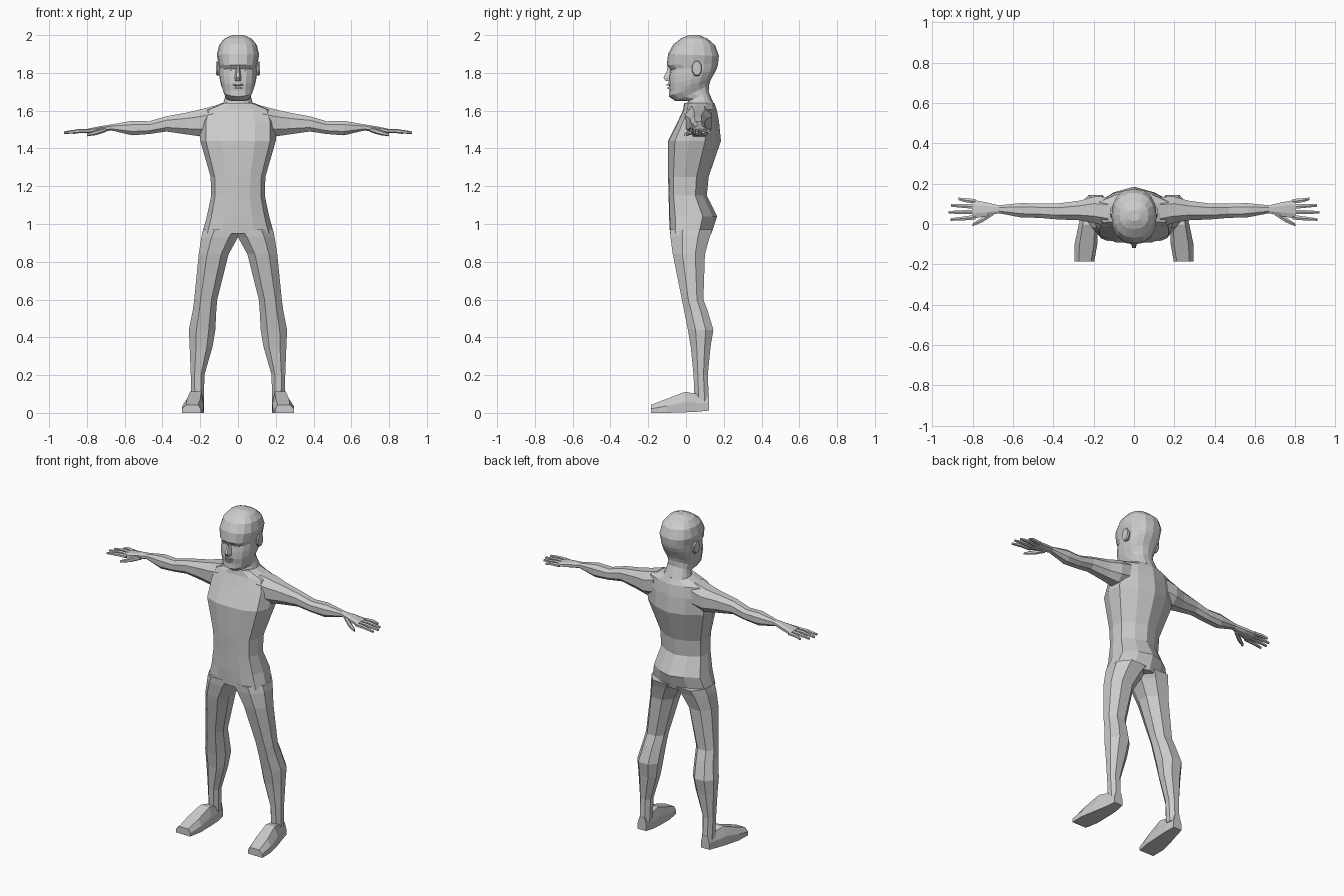
import bpy, bmesh, math

mat = bpy.data.materials.new("plain grey")
mat.diffuse_color = (0.6, 0.6, 0.6, 1)


def loft(name, rings, mirror=False):
    """Skin a list of equal-length point rings, cap both ends, flat shaded."""
    bm = bmesh.new()
    loops = [[bm.verts.new(p) for p in r] for r in rings]
    n = len(loops[0])
    for a, b in zip(loops, loops[1:]):
        for i in range(n):
            j = (i + 1) % n
            bm.faces.new((a[i], a[j], b[j], b[i]))
    bm.faces.new(loops[0])
    bm.faces.new(loops[-1])
    bmesh.ops.recalc_face_normals(bm, faces=bm.faces)
    me = bpy.data.meshes.new(name)
    bm.to_mesh(me)
    bm.free()
    me.materials.append(mat)
    ob = bpy.data.objects.new(name, me)
    bpy.context.collection.objects.link(ob)
    if mirror:
        m = ob.modifiers.new("mirror", 'MIRROR')
        m.use_mirror_merge = False
    return ob


def oval(n, power=0.8):
    """Unit rounded section, n points."""
    pts = []
    for i in range(n):
        a = 2 * math.pi * (i + 0.5) / n
        c, s = math.cos(a), math.sin(a)
        pts.append((math.copysign(abs(c) ** power, c), math.copysign(abs(s) ** power, s)))
    return pts


def limb(name, rings, n=8):
    """Tube along x from (x, y centre, z centre, y radius, z radius)."""
    return loft(name, [[(x, y + ry * c, z + rz * s) for c, s in oval(n, 0.85)]
                       for x, y, z, ry, rz in rings], True)


# Torso: flat chest, ridged spine
def torso_ring(z, w, f, b):
    d = b - f
    half = [(0.45 * w, f + 0.004), (0.85 * w, f + 0.13 * d), (w, f + 0.4 * d),
            (0.95 * w, f + 0.7 * d), (0.5 * w, b - 0.1 * d)]
    return ([(0, f, z)] + [(x, y, z) for x, y in half] + [(0, b, z)]
            + [(-x, y, z) for x, y in reversed(half)])


loft("torso", [torso_ring(*r) for r in (
    (1.64, .085, -.01, .15), (1.605, .18, -.015, .163), (1.54, .20, -.045, .175),
    (1.44, .20, -.095, .185), (1.25, .145, -.095, .12), (1.15, .142, -.092, .11),
    (1.04, .165, -.09, .165), (.95, .19, -.085, .135))])

# Legs
section = [(.25, 0), (.72, 0), (1, .3), (1, .7), (.75, 1), (.28, 1), (0, .7), (0, .3)]
loft("leg", [[(x0 + u * (x1 - x0), f + v * (b - f), z) for u, v in section]
             for z, x0, x1, f, b in (
    (.97, -.03, .184, -.084, .14), (.93, 0, .194, -.082, .125), (.84, .05, .208, -.07, .10),
    (.60, .11, .232, -.022, .092), (.54, .115, .24, -.01, .115), (.44, .12, .26, .01, .145),
    (.35, .135, .256, .025, .13), (.20, .178, .25, .04, .115), (.06, .18, .247, .045, .122))], True)

# Feet
foot_section = [(0, 0), (1, 0), (1, .5), (.78, 1), (.15, 1), (0, .5)]
loft("foot", [[(x0 + u * (x1 - x0), y, z0 + v * (z1 - z0)) for u, v in foot_section]
              for y, x0, x1, z0, z1 in (
    (.122, .188, .245, .012, .09), (.06, .18, .258, .006, .10), (-.005, .18, .275, .003, .112),
    (-.10, .182, .295, 0, .075), (-.185, .197, .296, 0, .043))], True)

# Arms with palms
limb("arm", ((.13, .062, 1.548, .078, .082), (.20, .07, 1.535, .07, .076),
             (.27, .067, 1.532, .052, .062), (.38, .062, 1.53, .042, .043),
             (.47, .066, 1.51, .038, .036), (.56, .068, 1.508, .038, .041),
             (.67, .073, 1.511, .021, .017), (.73, .073, 1.502, .036, .017),
             (.80, .073, 1.492, .05, .012)))

# Fingers and thumb
for i, (y0, y1, tip) in enumerate(((.112, .125, .87), (.086, .092, .908),
                                   (.060, .058, .92), (.034, .022, .91))):
    limb(f"finger_{i + 1}", ((.785, y0, 1.492, .013, .011),
                             (.84, (y0 + y1) / 2, 1.492, .011, .011),
                             (tip, y1, 1.484, .007, .007)), 6)
limb("thumb", ((.70, .055, 1.50, .014, .013), (.75, .022, 1.485, .014, .014),
               (.80, -.004, 1.472, .008, .008)), 6)

# Head and neck: rings tilt between a front and a back height
def head_ring(zf, zb, f, b, w):
    return [(w * c, (f + b) / 2 + (b - f) / 2 * s, (zf + zb) / 2 + (zb - zf) / 2 * s)
            for s, c in [(math.sin(a), math.cos(a)) for a in
                         [2 * math.pi * i / 16 for i in range(16)]]
            for s, c in [(math.copysign(abs(s) ** .85, s), math.copysign(abs(c) ** .85, c))]]


loft("head", [head_ring(*r) for r in (
    (1.60, 1.63, .0, .15, .085), (1.65, 1.70, .01, .12, .068), (1.65, 1.735, -.055, .122, .07),
    (1.675, 1.755, -.09, .128, .082), (1.705, 1.77, -.088, .135, .09),
    (1.74, 1.785, -.092, .143, .096), (1.78, 1.81, -.09, .157, .10),
    (1.82, 1.835, -.084, .167, .10), (1.842, 1.85, -.102, .17, .103),
    (1.90, 1.89, -.095, .174, .112), (1.95, 1.945, -.068, .155, .10),
    (1.983, 1.98, -.025, .115, .072), (2.0, 2.0, .015, .07, .03))])

# Nose, from bridge to nostrils
loft("nose", [[(-w, -.075, z), (-w * .4, y, z), (w * .4, y, z), (w, -.075, z)]
              for z, y, w in ((1.845, -.098, .012), (1.815, -.10, .014),
                              (1.775, -.12, .021), (1.757, -.108, .02))])

# Lips
for name, z, y in (("upper_lip", 1.737, -.102), ("lower_lip", 1.72, -.099)):
    loft(name, [[(x, -.07, z - .007), (x, yy, z - .004), (x, yy, z + .004), (x, -.07, z + .007)]
                for x, yy in ((-.032, -.08), (-.012, y), (.012, y), (.032, -.08))])

# Eyes under the brow
loft("eye", [[(x, -.06, z - h), (x, y, z - h * .5), (x, y, z + h * .5), (x, -.06, z + h)]
             for x, y, z, h in ((.02, -.083, 1.818, .004), (.036, -.086, 1.82, .01),
                                (.056, -.074, 1.818, .004))], True)

# Ears
loft("ear", [[(x, .058 + r * .028 * c - .2 * (z0 - 1.82), z0 + r * .042 * s) for c, s in oval(8, 1)]
             for x, r, z0 in ((.085, .7, 1.82), (.108, 1, 1.823), (.116, .9, 1.825))], True)
